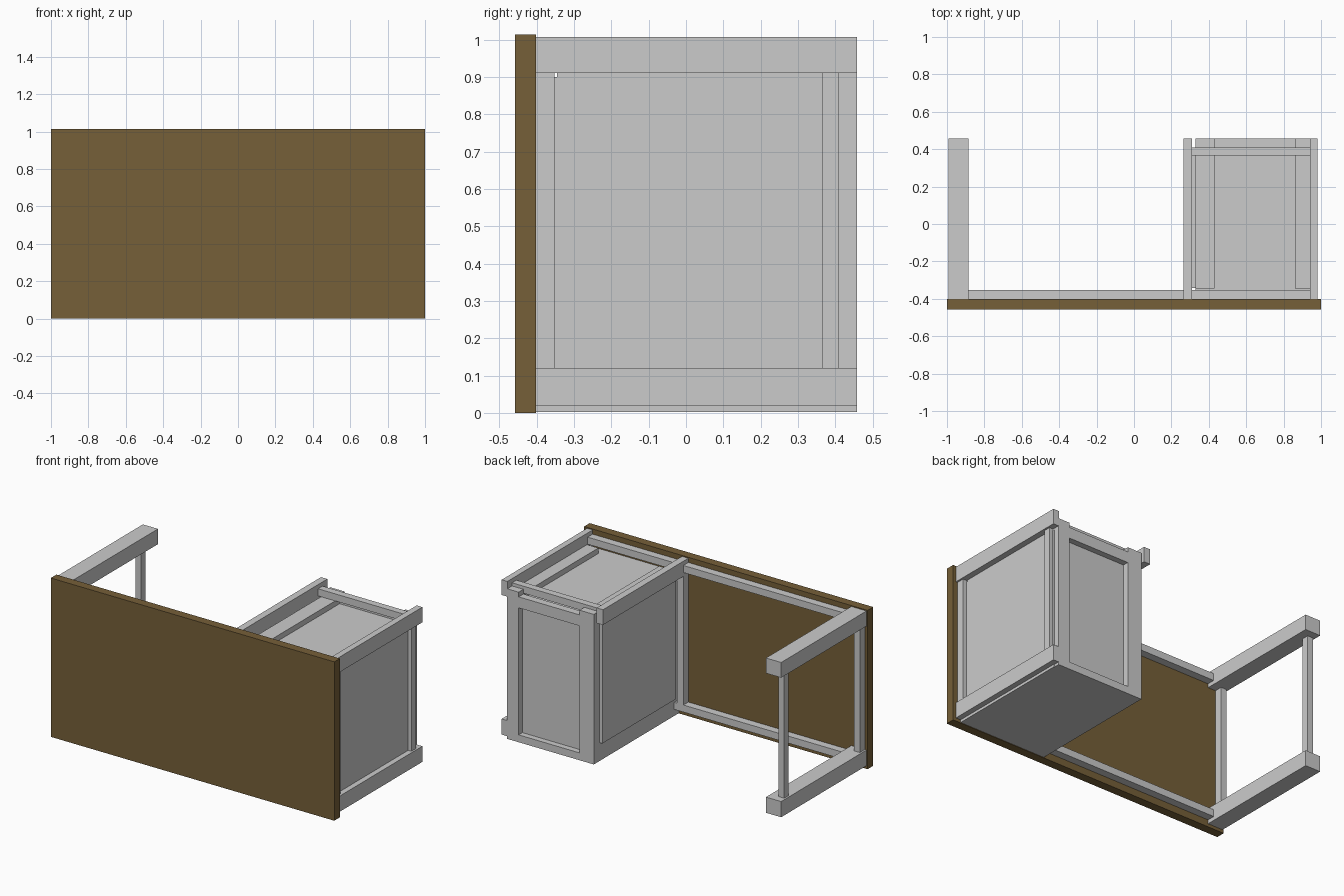
import bpy

if "Cube" in bpy.data.objects:
    bpy.data.objects.remove(bpy.data.objects["Cube"])


def box(name, x, y, z, mat=None):
    """Axis-aligned box from (min, max) pairs."""
    bpy.ops.mesh.primitive_cube_add(size=1)
    o = bpy.context.object
    o.name = name
    o.location = [(a + b) / 2 for a, b in (x, y, z)]
    o.scale = [b - a for a, b in (x, y, z)]
    if mat:
        o.data.materials.append(mat)
    return o


wood = bpy.data.materials.new("brown_wood")
wood.diffuse_color = (0.18, 0.115, 0.04, 1)
wood.use_nodes = True
wood.node_tree.nodes["Principled BSDF"].inputs["Base Color"].default_value = wood.diffuse_color

LOW, HIGH = (0.02, 0.12), (0.91, 1.007)        # leg heights on the side-lying desk
LEG_Y = (-0.402, 0.458)
NEAR, FAR = (-0.402, -0.352), (0.365, 0.41)    # rails by the top, rails by the feet
RAIL_LOW, RAIL_HIGH = (0.045, 0.09), (0.935, 0.98)

# Desk top, standing on its long edge
box("desk_top", (-1, 1), (-0.458, -0.402), (0, 1.013), wood)

# Legs of the open end and of the cabinet
for label, z in (("lower", LOW), ("upper", HIGH)):
    box(f"open_end_leg_{label}", (-0.992, -0.885), LEG_Y, z)
    box(f"cabinet_outer_leg_{label}", (0.94, 0.98), LEG_Y, z)
box("cabinet_inner_leg_upper", (0.265, 0.31), LEG_Y, HIGH)

# Cross rails joining pairs of legs
for label, y in (("near", NEAR), ("far", FAR)):
    box(f"open_end_rail_{label}", (-0.98, -0.94), y, (0.11, 0.92))
    box(f"cabinet_outer_rail_{label}", (0.935, 0.968), y, (0.11, 0.92))
box("cabinet_inner_rail", (0.265, 0.31), NEAR, (0.045, 0.92))

# Long rails under the desk top
box("long_rail_lower", (-0.89, 0.335), NEAR, RAIL_LOW)
box("long_rail_upper", (-0.89, 0.945), NEAR, RAIL_HIGH)
box("cabinet_top_rail_far", (0.305, 0.945), FAR, RAIL_HIGH)

# Cabinet body with a slim panel on the kneehole side
box("cabinet_body", (0.33, 0.945), (-0.402, 0.42), (0.003, 0.90))
box("cabinet_inner_panel", (0.31, 0.335), (-0.342, 0.40), (0.12, 0.91))

# Raised borders around the sunken upper panel
for label, x in (("inner", (0.33, 0.43)), ("outer", (0.86, 0.942))):
    box(f"upper_border_{label}", x, (-0.345, 0.415), (0.89, 0.935))
    # Frame stiles around the end panel
    box(f"end_frame_stile_{label}", x, (0.41, 0.458), (0.003, 0.96))

# Frame rails of the end panel
for label, z in (("lower", (0.003, 0.05)), ("upper", (0.86, 0.93))):
    box(f"end_frame_rail_{label}", (0.425, 0.865), (0.41, 0.458), z)
